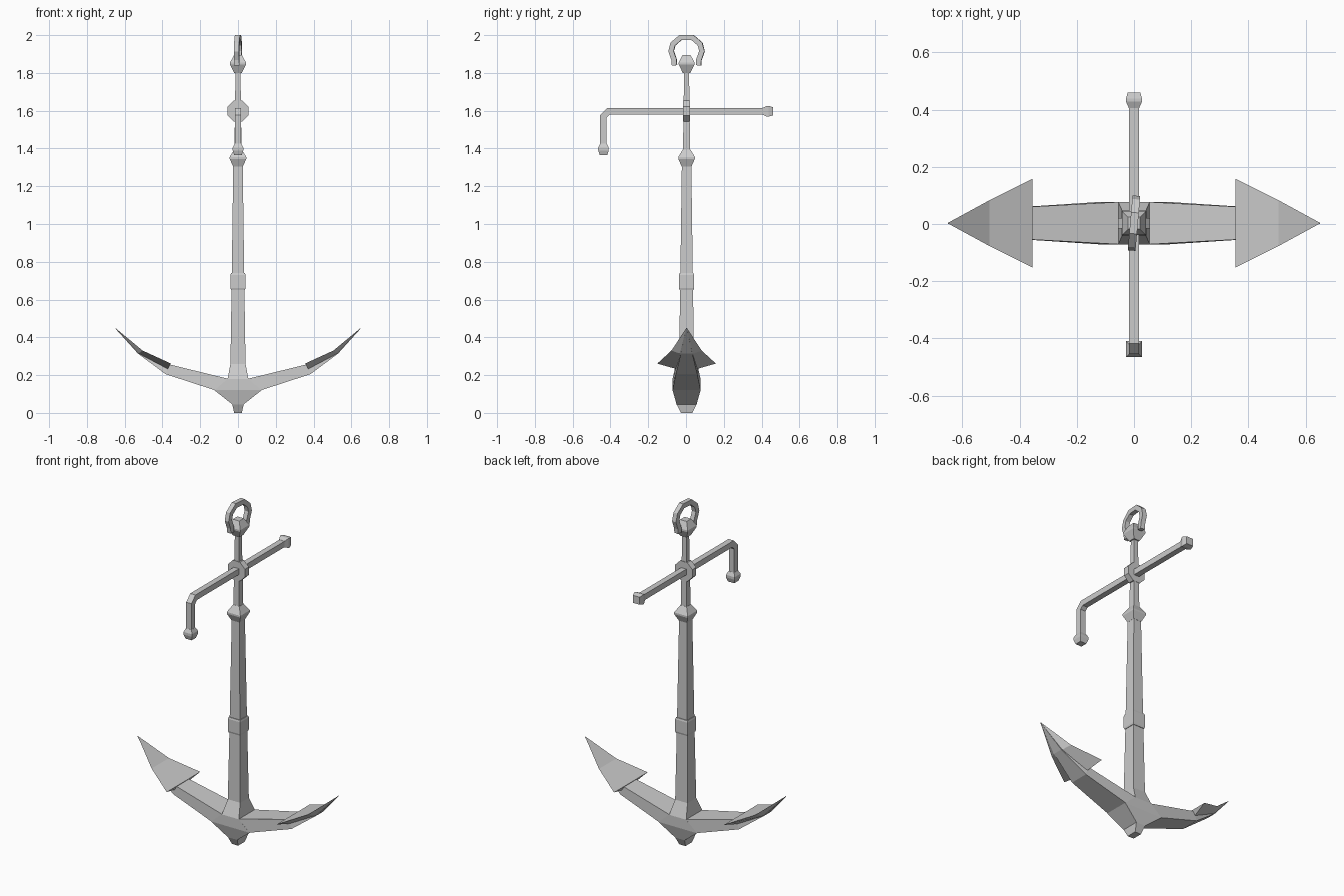
import bpy, bmesh, math
from mathutils import Vector

if "Cube" in bpy.data.objects:
    bpy.data.objects.remove(bpy.data.objects["Cube"])

YC = 0.003  # shank axis sits a hair behind the stock's midpoint


def loft(name, rings, y=YC, mirror=False):
    """Skin a list of equal-length point rings and cap both ends."""
    bm = bmesh.new()
    vs = [[bm.verts.new(p) for p in r] for r in rings]
    n = len(rings[0])
    for a, b in zip(vs, vs[1:]):
        for i in range(n):
            j = (i + 1) % n
            bm.faces.new((a[i], a[j], b[j], b[i]))
    bm.faces.new(vs[0])
    bm.faces.new(vs[-1])
    bmesh.ops.remove_doubles(bm, verts=bm.verts, dist=1e-5)
    bmesh.ops.recalc_face_normals(bm, faces=bm.faces)
    me = bpy.data.meshes.new(name)
    bm.to_mesh(me)
    bm.free()
    ob = bpy.data.objects.new(name, me)
    bpy.context.collection.objects.link(ob)
    ob.location.y = y
    if mirror:
        mod = ob.modifiers.new("mirror", 'MIRROR')
        mod.use_mirror_merge = False
    return ob


def stack(name, levels):
    """Rectangular column from (z, half x, half y) levels."""
    return loft(name, [[(-a, -b, z), (a, -b, z), (a, b, z), (-a, b, z)]
                       for z, a, b in levels])


def sweep(name, path, y=YC):
    """Square bar along (y, z, half size) points with mitred corners."""
    pts = [Vector((p[0], p[1])) for p in path]
    rings = []
    for i, p in enumerate(pts):
        d0 = (pts[i] - pts[i - 1]).normalized() if i else None
        d1 = (pts[i + 1] - p).normalized() if i < len(pts) - 1 else None
        d0, d1 = d0 or d1, d1 or d0
        t = (d0 + d1).normalized()
        h = path[i][2]
        n = Vector((-t.y, t.x)) * h / max(t.dot(d0), 0.5)
        a, b = p + n, p - n
        rings.append([(-h, *a), (h, *a), (h, *b), (-h, *b)])
    return loft(name, rings, y)


# Crown and tapered shank
stack("crown_and_shank", [
    (0, .02, .03), (.045, .03, .053), (.12, .125, .074), (.18, .055, .074),
    (.26, .04, .04), (.65, .034, .034), (1.32, .025, .025)])
stack("shank_band", [(.65, .037, .037), (.66, .04, .04), (.73, .04, .04), (.74, .037, .037)])
stack("shank_collar", [(1.305, .026, .026), (1.345, .044, .044),
                       (1.355, .044, .044), (1.395, .02, .02)])
stack("upper_shank", [(1.38, .019, .019), (1.82, .013, .013)])
stack("top_finial", [(1.80, .02, .02), (1.845, .042, .042),
                     (1.855, .042, .042), (1.895, .021, .021)])


# Arms: each ring is top (x, z), bottom (x, z), half width
def arm_ring(xt, zt, xb, zb, w):
    return [(xt, -w, zt), (xt, w, zt), (xb, w, zb), (xb, -w, zb)]


loft("arm", [arm_ring(.05, .18, .122, .12, .074),
             arm_ring(.365, .257, .383, .205, .057),
             arm_ring(.505, .326, .53, .314, .03),
             arm_ring(.648, .447, .65, .447, .002)], mirror=True)


# Barbed flukes
def fluke_ring(xt, wt, zt, xb, wb, zb):
    return [(xt, -wt, zt), (xt, wt, zt), (xb, wb, zb), (xb, -wb, zb)]


loft("fluke", [fluke_ring(.355, .155, .261, .372, .056, .233),
               fluke_ring(.505, .08, .33, .526, .036, .314),
               fluke_ring(.65, .001, .45, .65, .001, .449)], mirror=True)

# Eye boss holding the stock
octagon = [(math.radians(22.5 + 45 * i)) for i in range(8)]
loft("stock_eye", [[(.06 * math.cos(a), y, 1.598 + .06 * math.sin(a)) for a in octagon]
                   for y in (-.018, .018)])

# Bent stock with end knobs
sweep("stock", [(.44, 1.597, .017), (-.41, 1.597, .017),
                (-.437, 1.57, .017), (-.437, 1.39, .017)], y=0)
sweep("straight_end_knob", [(.405, 1.597, .018), (.428, 1.597, .028),
                            (.438, 1.597, .028), (.46, 1.597, .022)], y=0)
sweep("bent_end_knob", [(-.437, 1.425, .018), (-.437, 1.405, .028),
                        (-.437, 1.39, .028), (-.437, 1.365, .02)], y=0)

# Open shackle, slightly twisted
half = [(.064, 1.84), (.066, 1.87), (.082, 1.915), (.072, 1.953), (.032, 1.987)]
path = [(-y, z, .0135) for y, z in half] + [(y, z, .0135) for y, z in reversed(half)]
shackle = sweep("shackle", path)
shackle.rotation_euler.z = math.radians(-5)
